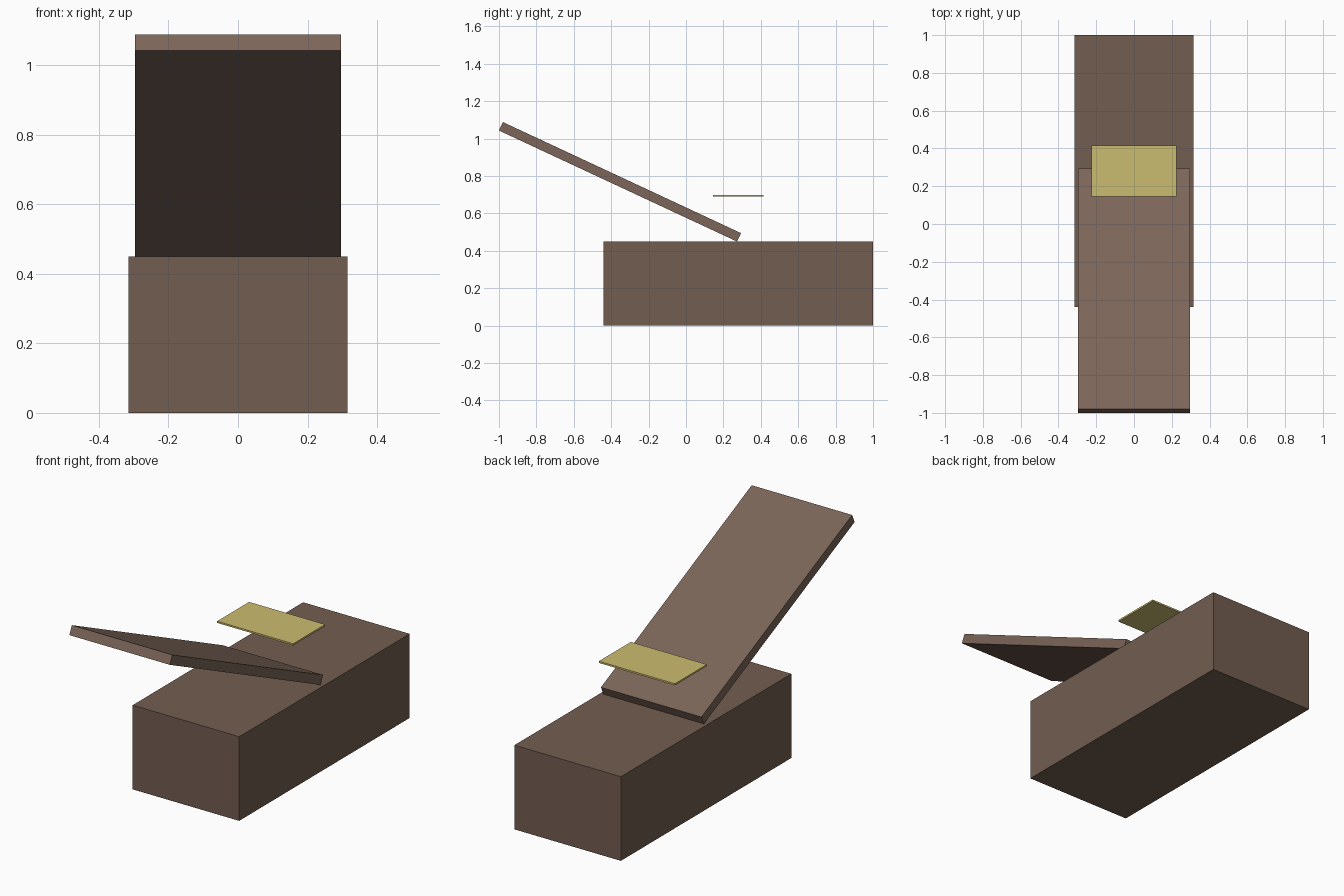
import bpy
from math import radians

if "Cube" in bpy.data.objects:
    bpy.data.objects.remove(bpy.data.objects["Cube"])


def material(name, rgb):
    m = bpy.data.materials.new(name)
    m.diffuse_color = (*rgb, 1)
    m.use_nodes = True
    m.node_tree.nodes["Principled BSDF"].inputs["Base Color"].default_value = m.diffuse_color
    return m


def box(name, size, centre, mat, tilt=0):
    bpy.ops.mesh.primitive_cube_add(size=1, location=centre)
    ob = bpy.context.object
    ob.name = name
    ob.scale = size
    bpy.ops.object.transform_apply(location=False, rotation=False, scale=True)
    ob.rotation_euler.x = radians(tilt)
    ob.data.materials.append(mat)
    return ob


wood = material("dark_wood", (0.17, 0.11, 0.08))
lid_wood = material("lid_wood", (0.20, 0.13, 0.10))
brass = material("brass", (0.60, 0.50, 0.16))

# Long chest standing on the ground
box("chest", (0.63, 1.44, 0.45), (0, 0.28, 0.225), wood)

# Lid slab, resting on the chest by its back edge and tilted up to the front
box("lid", (0.594, 1.405, 0.05), (0, -0.353, 0.769), lid_wood, -25)

# Thin plate floating above the chest
box("plate", (0.45, 0.27, 0.009), (0, 0.28, 0.695), brass)
